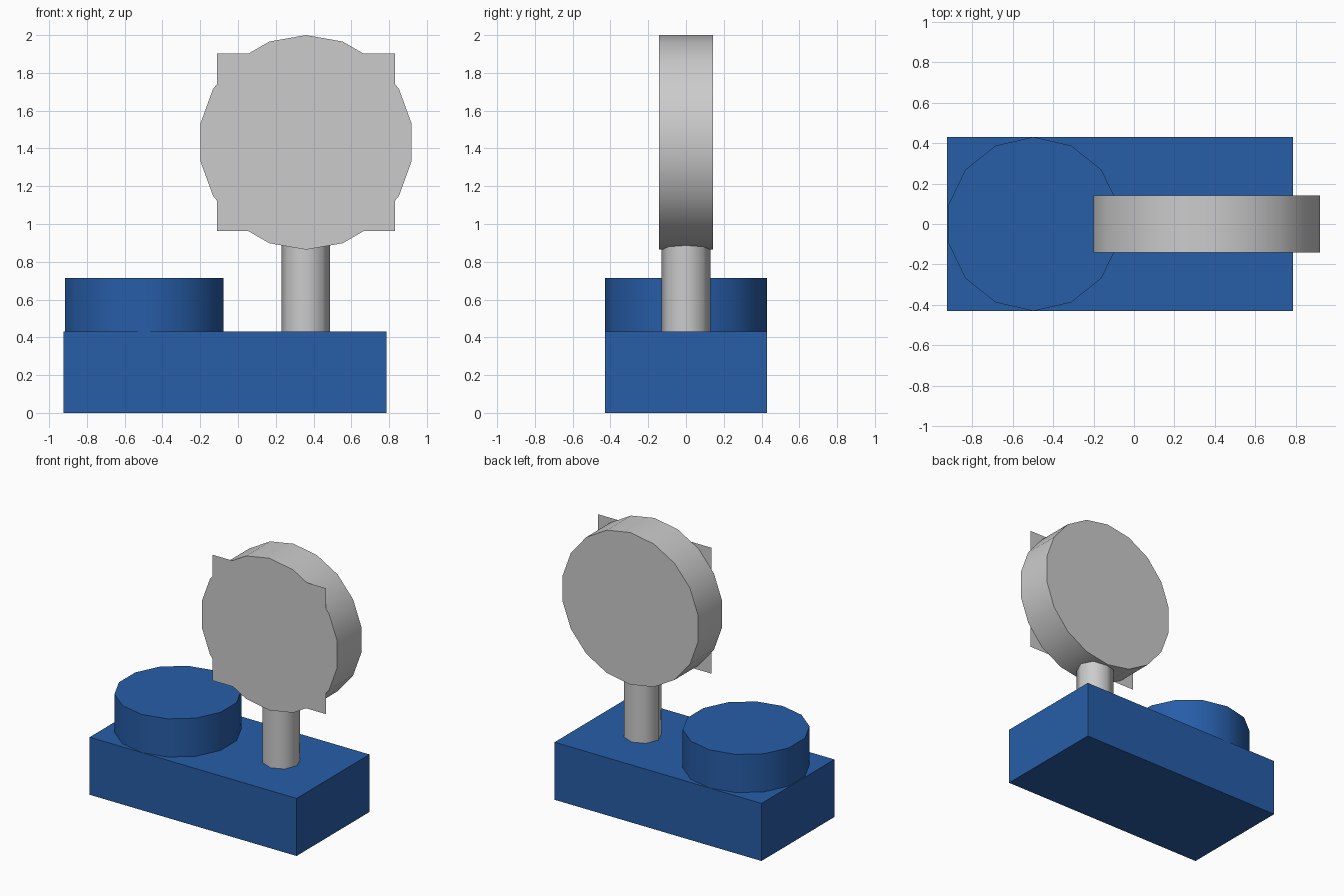
import bpy
from math import pi, radians

if "Cube" in bpy.data.objects:
    bpy.data.objects.remove(bpy.data.objects["Cube"])

blue = bpy.data.materials.new("blue")
blue.diffuse_color = (0.02, 0.11, 0.39, 1)
blue.use_nodes = True
blue.node_tree.nodes["Principled BSDF"].inputs["Base Color"].default_value = blue.diffuse_color


def finish(name, mat=None):
    ob = bpy.context.object
    ob.name = name
    if mat:
        ob.data.materials.append(mat)
    return ob


def cylinder(name, sides, radius, depth, centre, rot=(0, 0, 0), mat=None):
    bpy.ops.mesh.primitive_cylinder_add(vertices=sides, radius=radius, depth=depth,
                                        location=centre, rotation=rot)
    ob = finish(name, mat)
    bpy.ops.object.shade_smooth_by_angle(angle=radians(50))
    return ob


# Base block
bpy.ops.mesh.primitive_cube_add(size=1, location=(-0.07, 0, 0.215))
base = finish("base_block", blue)
base.scale = (1.71, 0.86, 0.43)

# Low round drum on the left of the base
cylinder("round_drum", 14, 0.43, 0.286, (-0.497, 0, 0.572), mat=blue)

# Post and upright disc
cylinder("post", 8, 0.129, 0.52, (0.358, 0, 0.69))
cylinder("upright_disc", 18, 0.568, 0.284, (0.36, 0, 1.432), rot=(pi / 2, 0, 0))

# Thin square panel on the front of the disc
bpy.ops.mesh.primitive_plane_add(size=0.94, location=(0.36, -0.1445, 1.432),
                                 rotation=(pi / 2, 0, 0))
finish("front_panel")
